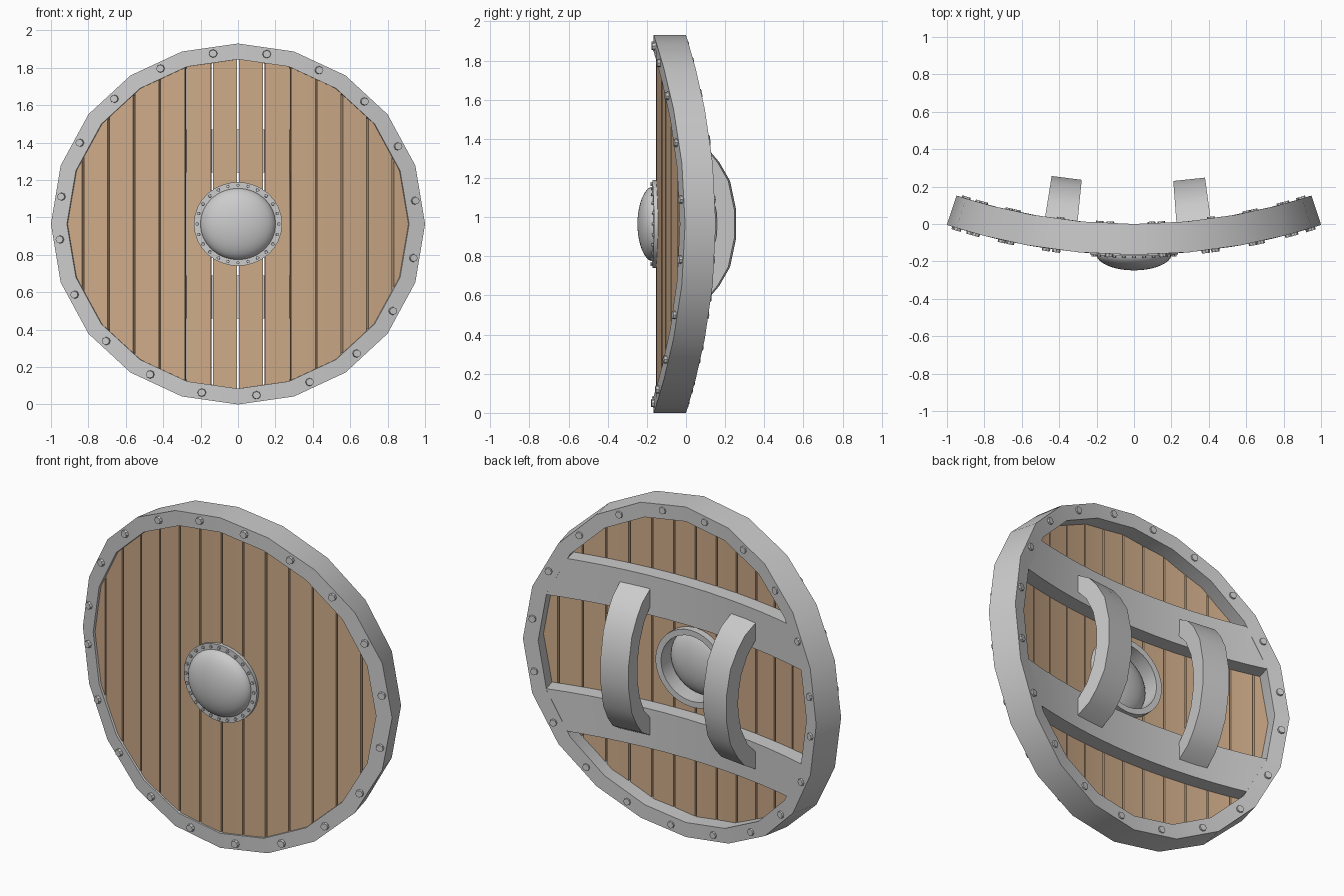
import bpy, bmesh
from math import sin, cos, pi, sqrt, radians

if "Cube" in bpy.data.objects:
    bpy.data.objects.remove(bpy.data.objects["Cube"])

R, ZC = 3.035, 0.965          # bend radius of the shield, height of its centre


def bend(x, y, z):
    """Wrap a flat shield point (z relative to centre) round a vertical axis."""
    a = x / R
    return ((R - y) * sin(a), R - (R - y) * cos(a), z + ZC)


def around(r, deg):
    """Point on a flat circle, spaced so that angles look even once bent."""
    x, z = sin(radians(deg)) / 1.053, cos(radians(deg))
    k = r / sqrt(x * x + z * z)
    return x * k, z * k


def loft(bm, sections, closed=False, caps=True, ring=True):
    """Join equal-length point sections with quads, bent to the shield curve."""
    vs = [[bm.verts.new(bend(*p)) for p in s] for s in sections]
    n, m = len(vs), len(vs[0])
    for i in range(n if closed else n - 1):
        for j in range(m if ring else m - 1):
            a, b, k = vs[i], vs[(i + 1) % n], (j + 1) % m
            bm.faces.new((a[j], a[k], b[k], b[j]))
    if caps and not closed:
        bm.faces.new(vs[0])
        bm.faces.new(vs[-1])


def finish(name, bm, mat=None, smooth=False):
    bmesh.ops.recalc_face_normals(bm, faces=bm.faces)
    me = bpy.data.meshes.new(name)
    bm.to_mesh(me)
    bm.free()
    ob = bpy.data.objects.new(name, me)
    bpy.context.collection.objects.link(ob)
    if mat:
        me.materials.append(mat)
    if smooth:
        bpy.ops.object.select_all(action='DESELECT')
        ob.select_set(True)
        bpy.context.view_layer.objects.active = ob
        bpy.ops.object.shade_smooth_by_angle(angle=radians(35))
    return ob


def revolve(bm, profile, n, closed_profile):
    """Sweep (radius, y) points round the shield axis."""
    secs = []
    for i in range(n):
        pts = [(*around(r, 360 * i / n), y) for r, y in profile]
        secs.append([(x, y, z) for x, z, y in pts])
    loft(bm, secs, closed=True, ring=closed_profile)


def rivet(bm, x, z, y0, y1, r, n=8):
    loft(bm, [[(x + r * k * cos(2 * pi * i / n), y, z + r * k * sin(2 * pi * i / n))
               for i in range(n)] for y, k in ((y0, 1), (y1, 0.9))])


def material(name, *rgb):
    m = bpy.data.materials.new(name)
    m.diffuse_color = (*rgb, 1)
    m.use_nodes = True
    m.node_tree.nodes["Principled BSDF"].inputs["Base Color"].default_value = m.diffuse_color
    return m


wood = material("wood", 0.62, 0.41, 0.25)
iron = material("iron", 0.56, 0.56, 0.56)

# 20-sided rim
bm = bmesh.new()
revolve(bm, [(0.88, -0.165), (0.965, -0.165), (0.965, 0), (0.88, 0)], 20, True)
finish("rim", bm, iron, True)

# vertical planks, trimmed to the rim and to the central hole
PR, HOLE, PITCH, GAP = 0.9, 0.205, 0.133, 0.0045
BACK = -0.09


def top(x):
    return min((PR * cos(pi / 20) - sin(a) * x) / cos(a)
               for a in (radians(9 + 18 * i) for i in range(-5, 5)))


bm = bmesh.new()
for k in range(-7, 7):
    x0 = max(k * PITCH + GAP, -PR + 0.003)
    x1 = min((k + 1) * PITCH - GAP, PR - 0.003)
    xs = [x0 + (x1 - x0) * i / 6 for i in range(7)]
    xs += [c for c in (PR * sin(radians(18 * i)) for i in range(-5, 6)) if x0 + .002 < c < x1 - .002]
    xs.sort()
    split = min(abs(x0), abs(x1)) < HOLE
    for s in ((1, -1) if split else (1,)):
        secs = []
        for x in xs:
            hi = top(x)
            lo = sqrt(max(HOLE ** 2 - x * x, 0)) if split else -hi
            secs.append([(x, y, s * z) for y, z in ((-0.152, lo), (BACK, lo), (BACK, hi), (-0.152, hi))])
        loft(bm, secs)
finish("planks", bm, wood)

# two cross bands on the back
for s, name in ((1, "upper_band"), (-1, "lower_band")):
    bm = bmesh.new()
    loft(bm, [[(t * w, y, s * z) for y, z, w in
               ((BACK - 0.002, 0.275, 0.86), (-0.002, 0.275, 0.86),
                (-0.002, 0.505, 0.78), (BACK - 0.002, 0.505, 0.78))]
              for t in (i / 6 - 1 for i in range(13))])
    finish(name, bm, iron, True)

# two curved arm handles: outer and inner curves paired into strap sections
outer = [(-0.005, 0.43), (0.08, 0.38), (0.135, 0.315), (0.19, 0.22), (0.222, 0.07)]
inner = [(-0.005, 0.33), (0.06, 0.26), (0.108, 0.16), (0.13, 0.055), (0.131, 0.01)]
half = list(zip(outer, inner))
half += [((a[0], -a[1]), (b[0], -b[1])) for a, b in reversed(half)]
for name, x0, x1 in (("left_handle", -0.477, -0.302), ("right_handle", 0.227, 0.411)):
    bm = bmesh.new()
    loft(bm, [[(x0, *a), (x1, *a), (x1, *b), (x0, *b)] for a, b in half])
    finish(name, bm, iron, True)

# central boss: collar and flattened dome
bm = bmesh.new()
revolve(bm, [(0.19, -0.172), (0.224, -0.172), (0.224, -0.05), (0.19, -0.05)], 32, True)
finish("boss_collar", bm, iron, True)
bm = bmesh.new()
revolve(bm, [(0.192 * cos(a), -0.165 - 0.083 * sin(a))
             for a in (pi / 20 * i * 0.999 for i in range(-10, 11))], 32, False)
bmesh.ops.remove_doubles(bm, verts=bm.verts, dist=0.0005)
finish("boss_dome", bm, None, True)

# rivets on both faces of the rim, small ones round the boss
bm = bmesh.new()
for k in range(20):
    x, z = around(0.92, 9.6 + 18.25 * k if k < 15 else 278.7 + 18.25 * (k - 15))
    rivet(bm, x, z, -0.16, -0.179, 0.022)
    rivet(bm, x, z, -0.005, 0.011, 0.022)
finish("rim_rivets", bm)
bm = bmesh.new()
for k in range(24):
    rivet(bm, *around(0.207, 15 * k), -0.17, -0.181, 0.009, 6)
finish("boss_rivets", bm)
